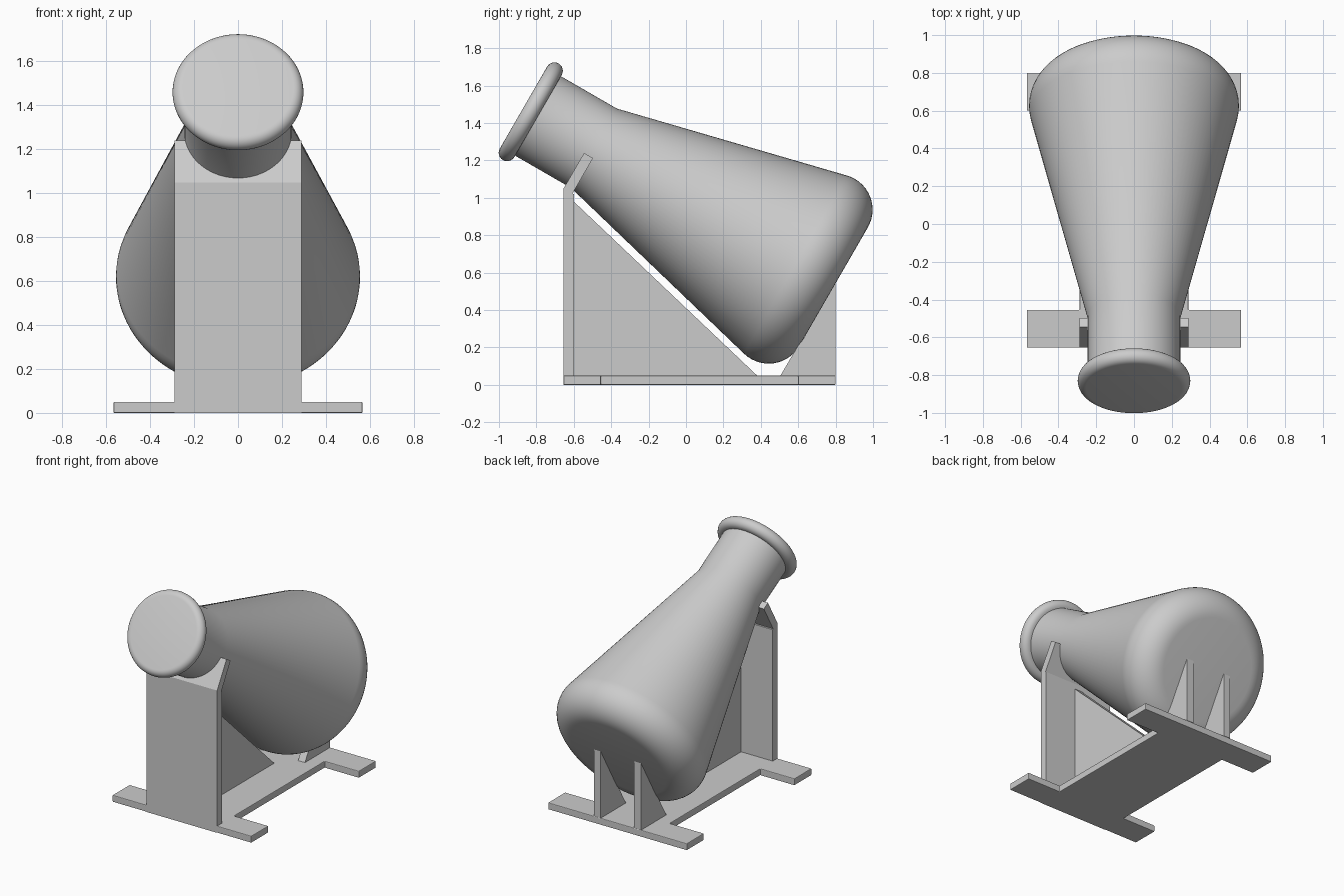
import bpy, bmesh
from math import sin, cos, radians, pi, asin
from mathutils import Matrix, Vector

if "Cube" in bpy.data.objects:
    bpy.data.objects.remove(bpy.data.objects["Cube"], do_unlink=True)

grey = bpy.data.materials.new("plain_grey")
grey.use_nodes = True
colour = (0.6, 0.6, 0.6, 1)
grey.diffuse_color = colour
grey.node_tree.nodes["Principled BSDF"].inputs["Base Color"].default_value = colour

# Flask frame: local z runs from the mouth down to the flask's base
TILT = Matrix.Translation((0, -0.83, 1.46)) @ Matrix.Rotation(radians(-120), 4, "X")
# Side frame: profile (y, z), depth along x
SIDE = Matrix(((0, 0, 1, 0), (1, 0, 0, 0), (0, 1, 0, 0), (0, 0, 0, 1)))


def finish(name, bm, matrix, smooth=False):
    bm.transform(matrix)
    bmesh.ops.recalc_face_normals(bm, faces=bm.faces)
    mesh = bpy.data.meshes.new(name)
    bm.to_mesh(mesh)
    bm.free()
    mesh.materials.append(grey)
    obj = bpy.data.objects.new(name, mesh)
    bpy.context.collection.objects.link(obj)
    if smooth:
        bpy.ops.object.select_all(action="DESELECT")
        obj.select_set(True)
        bpy.context.view_layer.objects.active = obj
        bpy.ops.object.shade_smooth_by_angle(angle=radians(30))
    return obj


def prism(name, profile, low, high, matrix=Matrix(), bevel=0):
    """Extrude a flat profile from low to high along the frame's z."""
    bm = bmesh.new()
    face = bm.faces.new([bm.verts.new((a, b, low)) for a, b in profile])
    side = bmesh.ops.extrude_face_region(bm, geom=[face])["geom"]
    top = [v for v in side if isinstance(v, bmesh.types.BMVert)]
    bmesh.ops.translate(bm, verts=top, vec=(0, 0, high - low))
    obj = finish(name, bm, matrix)
    if bevel:
        mod = obj.modifiers.new("soft_edges", "BEVEL")
        mod.width, mod.segments = bevel, 2
    return obj


def arc(radius, height, size, start, end, steps):
    """Profile points (radius, height) on a rounded edge."""
    angles = [radians(start + (end - start) * i / steps) for i in range(steps + 1)]
    return [(radius + size * cos(a), height + size * sin(a)) for a in angles]


def lathe(name, profile, matrix, segments=96):
    bm = bmesh.new()
    verts = [bm.verts.new((r, 0, h)) for r, h in profile]
    edges = [bm.edges.new(pair) for pair in zip(verts, verts[1:])]
    bmesh.ops.spin(bm, geom=verts + edges, cent=(0, 0, 0), axis=(0, 0, 1),
                   angle=2 * pi, steps=segments)
    bmesh.ops.remove_doubles(bm, verts=bm.verts, dist=0.0001)
    return finish(name, bm, matrix, smooth=True)


# Flask: closed mouth, rolled rim, neck, cone, rounded base
lathe("flask",
      [(0, -0.045)] + arc(0.253, 0, 0.045, -90, 90, 12)
      + [(0.245, 0.045), (0.245, 0.39)]
      + arc(0.3655, 1.68, 0.19, -13.9, 90, 14) + [(0, 1.87)], TILT)

# Stand base: wide front and rear feet joined by a centre plate
W, FOOT = 0.288, 0.567
half = [(FOOT, -0.655), (FOOT, -0.455), (W, -0.455), (W, 0.6), (FOOT, 0.6), (FOOT, 0.8)]
prism("stand_base", half + [(-x, y) for x, y in reversed(half)], 0, 0.05, bevel=0.005)

# Upright plate under the neck
prism("upright_plate", [(-0.655, 0), (-0.6, 0), (-0.6, 1.02), (-0.655, 1.05)], -W, W, SIDE)

# Tilted cradle plate with a round notch for the neck
end = asin(0.048 / 0.245)
notch = [(0.245 * cos(a), 0.245 * sin(a))
         for a in (end + (pi - 2 * end) * i / 32 for i in range(33))]
prism("neck_cradle", [(-W, 0.048), (-W, 0.268), (W, 0.268), (W, 0.048)] + notch,
      0.357, 0.412, TILT)

# Central triangular gusset behind the upright
prism("gusset", [(-0.6, 0.05), (0.38, 0.05), (-0.6, 0.98)], -0.03, 0.03, SIDE)

# Pair of rear fins that stop the flask
for name, x in (("left_fin", 0.165), ("right_fin", -0.165)):
    prism(name, [(0.505, 0.05), (0.8, 0.05), (0.8, 0.55)], x - 0.028, x + 0.028, SIDE)
